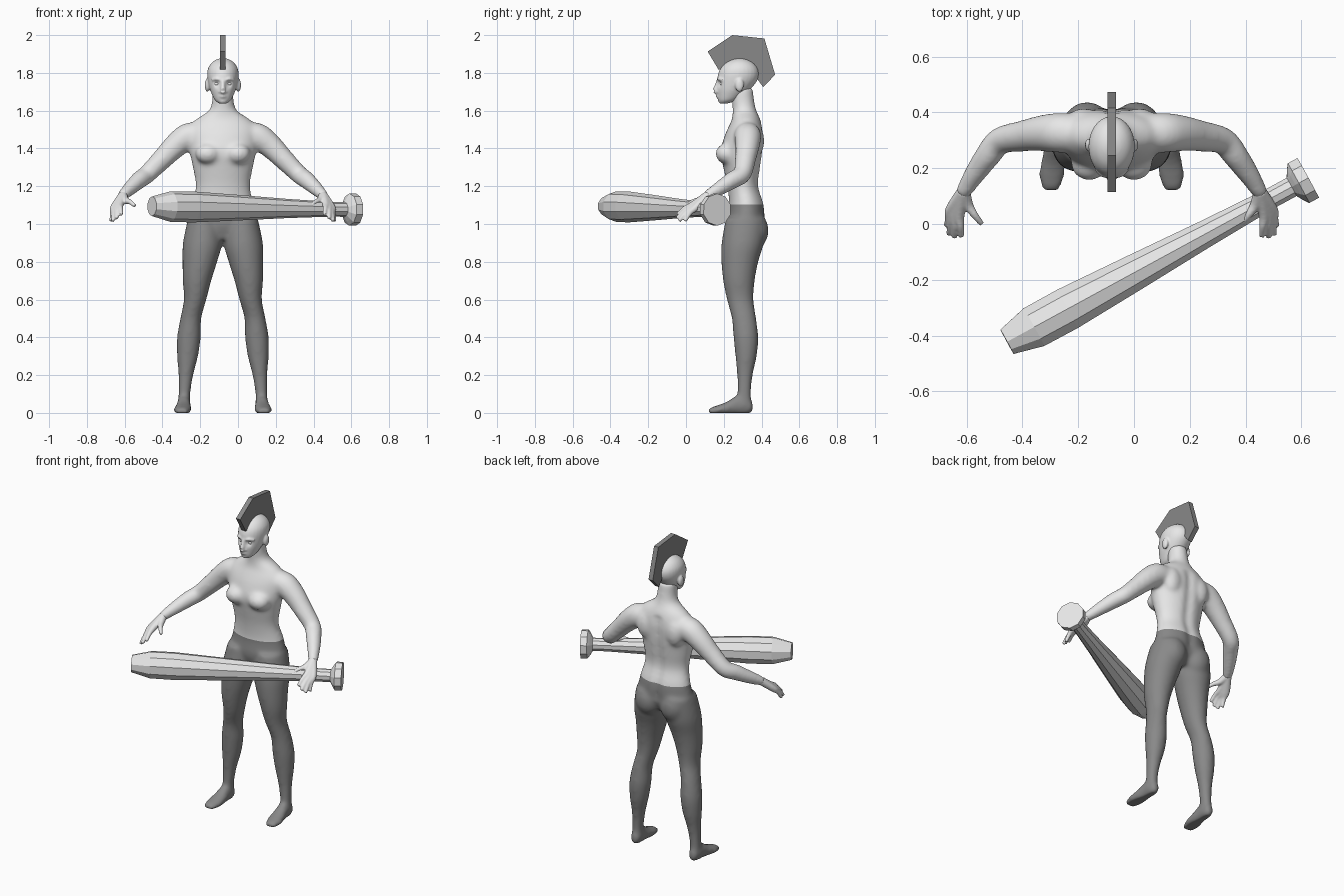
import bpy, bmesh, math
from mathutils import Vector, Matrix

start = bpy.data.objects.get("Cube")
if start:
    bpy.data.objects.remove(start, do_unlink=True)

CENTRE = -0.08   # the figure stands a little to its right
WAIST = 1.103


def material(name, value):
    mat = bpy.data.materials.new(name)
    mat.use_nodes = True
    colour = (value, value, value, 1)
    mat.diffuse_color = colour
    mat.node_tree.nodes["Principled BSDF"].inputs["Base Color"].default_value = colour
    return mat


pale = material("pale_grey", 0.8)
dark = material("dark_grey", 0.25)


def make_object(name, bm, materials, shift=CENTRE, smooth=False):
    bmesh.ops.recalc_face_normals(bm, faces=bm.faces[:])
    bmesh.ops.translate(bm, verts=bm.verts[:], vec=(shift, 0, 0))
    mesh = bpy.data.meshes.new(name)
    bm.to_mesh(mesh)
    bm.free()
    for mat in materials:
        mesh.materials.append(mat)
    for poly in mesh.polygons:
        poly.use_smooth = smooth
    obj = bpy.data.objects.new(name, mesh)
    bpy.context.collection.objects.link(obj)
    return obj


def refine(rows, steps=4):
    """Smooth curve through the rows of numbers."""
    rows = [Vector(row) for row in rows]
    result = []
    for i in range(len(rows) - 1):
        a, b = rows[max(i - 1, 0)], rows[i]
        c, d = rows[i + 1], rows[min(i + 2, len(rows) - 1)]
        for k in range(steps):
            t = k / steps
            result.append(b + (c - a) * (t / 2)
                          + (a * 2 - b * 5 + c * 4 - d) * (t * t / 2)
                          + (b * 3 - a - c * 3 + d) * (t ** 3 / 2))
    return result + [rows[-1]]


def loft(bm, rings):
    """Closed skin over (centre, axis, axis) ellipses."""
    sides = 28
    loops = []
    for centre, u, v in rings:
        angles = [math.tau * i / sides for i in range(sides)]
        loops.append([bm.verts.new(centre + u * math.cos(a) + v * math.sin(a)) for a in angles])
    for low, high in zip(loops, loops[1:]):
        for i in range(sides):
            j = (i + 1) % sides
            bm.faces.new((low[i], low[j], high[j], high[i]))
    bm.faces.new(loops[0][::-1])
    bm.faces.new(loops[-1])


def stack(bm, rows, side=1):
    """Level ellipses: z, x, y, x radius, y radius."""
    loft(bm, [(Vector((x * side, y, z)), Vector((rx, 0, 0)), Vector((0, ry, 0)))
              for z, x, y, rx, ry in refine(rows)])


def tube(bm, rows, side=1):
    """Round tube along a path: x, y, z, radius."""
    rows = refine(rows)
    points = [Vector((x * side, y, z)) for x, y, z, r in rows]
    rings = []
    for i, point in enumerate(points):
        along = points[min(i + 1, len(points) - 1)] - points[max(i - 1, 0)]
        u = along.cross(Vector((0, 0, 1))).normalized()
        v = along.cross(u).normalized()
        rings.append((point, u * rows[i][3], v * rows[i][3]))
    loft(bm, rings)


def blob(bm, centre, radii, side=1):
    place = Matrix.Translation((centre[0] * side, centre[1], centre[2]))
    bmesh.ops.create_uvsphere(bm, u_segments=24, v_segments=16, radius=1,
                              matrix=place @ Matrix.Diagonal((*radii, 1)))


def fuse(name, bm, voxel, passes, sculpt=None):
    """Melt overlapping pieces into one skin; returns it as a bmesh."""
    source = make_object(name + "_source", bm, [], shift=0)
    mod = source.modifiers.new("Fuse", "REMESH")
    mod.mode = "VOXEL"
    mod.voxel_size = voxel
    bpy.context.view_layer.update()
    graph = bpy.context.evaluated_depsgraph_get()
    mesh = bpy.data.meshes.new_from_object(source.evaluated_get(graph))
    bpy.data.objects.remove(source, do_unlink=True)
    fused = bmesh.new()
    fused.from_mesh(mesh)
    bpy.data.meshes.remove(mesh)
    if sculpt:
        for vert in fused.verts:
            sculpt(vert.co)
    for _ in range(passes):
        bmesh.ops.smooth_vert(fused, verts=fused.verts[:], factor=0.5, use_axis_x=True,
                              use_axis_y=True, use_axis_z=True)
    return fused


# Torso and neck
bm = bmesh.new()
stack(bm, [(0.92, 0, 0.31, 0.11, 0.07), (1.0, 0, 0.317, 0.18, 0.1), (1.1, 0, 0.322, 0.165, 0.094),
           (1.2, 0, 0.303, 0.144, 0.084), (1.3, 0, 0.297, 0.16, 0.1), (1.38, 0, 0.295, 0.176, 0.113),
           (1.46, 0, 0.307, 0.186, 0.105), (1.51, 0, 0.315, 0.182, 0.092),
           (1.555, 0, 0.318, 0.142, 0.075), (1.6, 0, 0.31, 0.075, 0.063),
           (1.65, 0, 0.302, 0.058, 0.06), (1.72, 0, 0.295, 0.055, 0.06)])
for side in (1, -1):
    blob(bm, (0.08, 0.212, 1.372), (0.066, 0.056, 0.054), side)      # breast
    blob(bm, (0.088, 0.355, 0.965), (0.085, 0.083, 0.1), side)       # buttock
    blob(bm, (0.1, 0.37, 1.44), (0.06, 0.045, 0.085), side)          # shoulder blade
    # Leg
    stack(bm, [(1.03, 0.1, 0.315, 0.085, 0.105), (0.9, 0.108, 0.3, 0.104, 0.112),
               (0.8, 0.122, 0.285, 0.092, 0.098), (0.7, 0.137, 0.28, 0.076, 0.084),
               (0.6, 0.147, 0.287, 0.06, 0.071), (0.5, 0.17, 0.307, 0.056, 0.065),
               (0.4, 0.18, 0.317, 0.063, 0.066), (0.3, 0.187, 0.318, 0.056, 0.057),
               (0.2, 0.196, 0.312, 0.04, 0.042), (0.1, 0.204, 0.308, 0.032, 0.037),
               (0.03, 0.205, 0.31, 0.034, 0.04)], side)
    # Foot, drawn from heel to toe
    foot = [(0.355, 0.205, 0.03, 0.02, 0.025), (0.32, 0.205, 0.04, 0.034, 0.05),
            (0.27, 0.207, 0.042, 0.036, 0.052), (0.22, 0.21, 0.026, 0.044, 0.036),
            (0.17, 0.215, 0.016, 0.047, 0.026), (0.12, 0.218, 0.008, 0.032, 0.018)]
    loft(bm, [(Vector((x * side, y, z)), Vector((rx, 0, 0)), Vector((0, 0, rz)))
              for y, x, z, rx, rz in refine(foot)])
    # Arm
    tube(bm, [(0.14, 0.325, 1.47, 0.07), (0.19, 0.327, 1.46, 0.072), (0.25, 0.325, 1.415, 0.065),
              (0.32, 0.315, 1.345, 0.056), (0.4, 0.298, 1.265, 0.049), (0.44, 0.25, 1.235, 0.047),
              (0.49, 0.18, 1.19, 0.039), (0.537, 0.105, 1.145, 0.028)], side)


def groove_spine(co):
    if co.y > 0.3 and 1.0 < co.z < 1.53:
        co.y -= 0.014 * math.exp(-(co.x / 0.025) ** 2)


body = fuse("body", bm, 0.01, 9, groove_spine)
for vert in body.verts:
    vert.co.z = max(vert.co.z, 0)
bmesh.ops.bisect_plane(body, geom=body.verts[:] + body.edges[:] + body.faces[:],
                       plane_co=(0, 0, WAIST), plane_no=(0, 0, 1))
for face in body.faces:
    face.material_index = int(face.calc_center_median().z < WAIST)
make_object("body", body, [pale, dark], smooth=True)

# Hands: wrist, knuckle and fingertip for each finger
fingers = [((0.577, 0.052, 1.088), (0.592, -0.005, 1.015)),
           ((0.571, 0.042, 1.085), (0.583, -0.037, 1.016)),
           ((0.56, 0.035, 1.09), (0.563, -0.048, 1.03)),
           ((0.545, 0.035, 1.1), (0.538, -0.045, 1.05)),
           ((0.515, 0.07, 1.125), (0.465, 0, 1.095))]
for side, name in ((1, "left_hand"), (-1, "right_hand")):
    bm = bmesh.new()
    for knuckle, tip in fingers:
        bend = (Vector(knuckle) + Vector(tip)) / 2 + Vector((0, -0.004, 0.006))
        tube(bm, [(0.53, 0.117, 1.152, 0.024), (*knuckle, 0.019), (*bend, 0.013), (*tip, 0.01)], side)
    make_object(name, fuse(name, bm, 0.005, 3), [pale], smooth=True)

# Head with nose, lips, brows and ears
bm = bmesh.new()
stack(bm, [(1.638, 0, 0.2, 0.02, 0.02), (1.655, 0, 0.22, 0.042, 0.05), (1.69, 0, 0.24, 0.06, 0.075),
           (1.72, 0, 0.255, 0.071, 0.092), (1.76, 0, 0.271, 0.08, 0.106),
           (1.795, 0, 0.278, 0.083, 0.108), (1.825, 0, 0.281, 0.078, 0.098),
           (1.852, 0, 0.283, 0.061, 0.075), (1.87, 0, 0.284, 0.036, 0.042),
           (1.878, 0, 0.284, 0.01, 0.012)])
tube(bm, [(0, 0.172, 1.765, 0.009), (0, 0.161, 1.73, 0.011), (0, 0.155, 1.704, 0.014), (0, 0.172, 1.694, 0.01)])
tube(bm, [(-0.026, 0.182, 1.674, 0.004), (0, 0.166, 1.676, 0.009), (0.026, 0.182, 1.674, 0.004)])
blob(bm, (0, 0.188, 1.651), (0.022, 0.018, 0.015))
for side in (1, -1):
    tube(bm, [(0.012, 0.17, 1.762, 0.006), (0.035, 0.174, 1.767, 0.008), (0.058, 0.197, 1.762, 0.006)], side)
    blob(bm, (0.016, 0.173, 1.7), (0.009, 0.012, 0.008), side)
    blob(bm, (0.082, 0.283, 1.735), (0.014, 0.023, 0.036), side)


def press_eye_sockets(co):
    offset = Vector((abs(co.x) - 0.032, co.y - 0.172, co.z - 1.742))
    co.y += 0.014 * math.exp(-(offset.length / 0.016) ** 2)


make_object("head", fuse("head", bm, 0.0055, 3, press_eye_sockets), [pale], smooth=True)

# Eyes
bm = bmesh.new()
for side in (1, -1):
    blob(bm, (0.032, 0.193, 1.742), (0.015, 0.013, 0.01), side)
make_object("eyes", bm, [pale], smooth=True)

# Crest of hair: flat outline given thickness
outline = [(0.172, 1.817), (0.115, 1.913), (0.245, 2.0), (0.415, 1.982),
           (0.472, 1.79), (0.408, 1.725), (0.365, 1.785), (0.28, 1.83)]
bm = bmesh.new()
plate = bm.faces.new([bm.verts.new((-0.015, y, z)) for y, z in outline])
block = bmesh.ops.extrude_face_region(bm, geom=[plate])["geom"]
bmesh.ops.translate(bm, verts=[v for v in block if isinstance(v, bmesh.types.BMVert)], vec=(0.03, 0, 0))
make_object("hair_crest", bm, [dark])

# Bat: faceted profile turned along its axis, thick end to knob
thick_end, knob_end = Vector((-0.455, -0.422, 1.094)), Vector((0.624, 0.165, 1.076))
axis = knob_end - thick_end
across = axis.cross(Vector((0, 0, 1))).normalized()
above = across.cross(axis).normalized()
profile = [(0, 0.052), (0.09, 0.081), (0.2, 0.082), (0.42, 0.068), (0.66, 0.051),
           (0.88, 0.039), (0.945, 0.039), (0.957, 0.065), (0.968, 0.085), (1, 0.085)]
SIDES = 10
bm = bmesh.new()
loops = []
for t, radius in profile:
    turns = [math.tau * (i + 0.5) / SIDES for i in range(SIDES)]
    loops.append([bm.verts.new(thick_end + axis * t + (across * math.cos(a) + above * math.sin(a)) * radius)
                  for a in turns])
for near, far in zip(loops, loops[1:]):
    for i in range(SIDES):
        j = (i + 1) % SIDES
        bm.faces.new((near[i], near[j], far[j], far[i]))
bm.faces.new(loops[0])
bm.faces.new(loops[-1])
make_object("bat", bm, [pale], shift=0)
